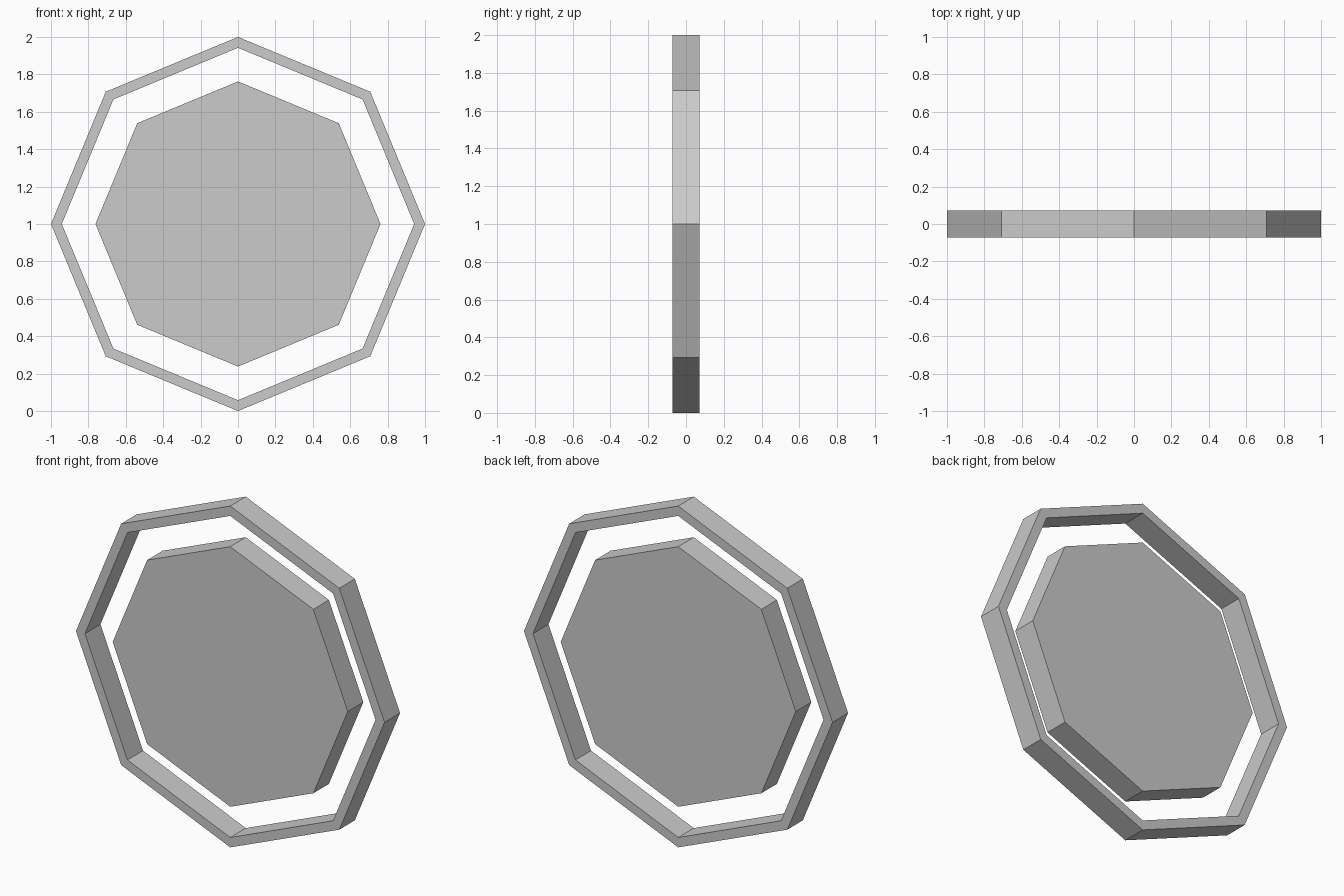
import bpy, bmesh
from math import cos, sin, tau

if "Cube" in bpy.data.objects:
    bpy.data.objects.remove(bpy.data.objects["Cube"])

SIDES = 8
HALF_DEPTH = 0.072
CENTRE_Z = 1.0


def octagon(bm, radius, y):
    """Loop of vertices in the XZ plane, with points at the top and sides."""
    return [bm.verts.new((radius * cos(tau * i / SIDES), y,
                          CENTRE_Z + radius * sin(tau * i / SIDES)))
            for i in range(SIDES)]


def bridge(bm, a, b):
    for i in range(SIDES):
        j = (i + 1) % SIDES
        bm.faces.new((a[i], a[j], b[j], b[i]))


def finish(bm, name):
    bmesh.ops.recalc_face_normals(bm, faces=bm.faces)
    mesh = bpy.data.meshes.new(name)
    bm.to_mesh(mesh)
    bm.free()
    bpy.context.collection.objects.link(bpy.data.objects.new(name, mesh))


# Outer frame: rectangular section closed around the octagon
bm = bmesh.new()
loops = [octagon(bm, r, y) for r, y in (
    (1.0, -HALF_DEPTH), (1.0, HALF_DEPTH),
    (0.942, HALF_DEPTH), (0.942, -HALF_DEPTH))]
for k in range(4):
    bridge(bm, loops[k], loops[(k + 1) % 4])
finish(bm, "outer_ring")

# Solid inner plate, flush with the frame front and back
bm = bmesh.new()
front = octagon(bm, 0.762, -HALF_DEPTH)
back = octagon(bm, 0.762, HALF_DEPTH)
bridge(bm, front, back)
bm.faces.new(front)
bm.faces.new(back)
finish(bm, "inner_disc")
